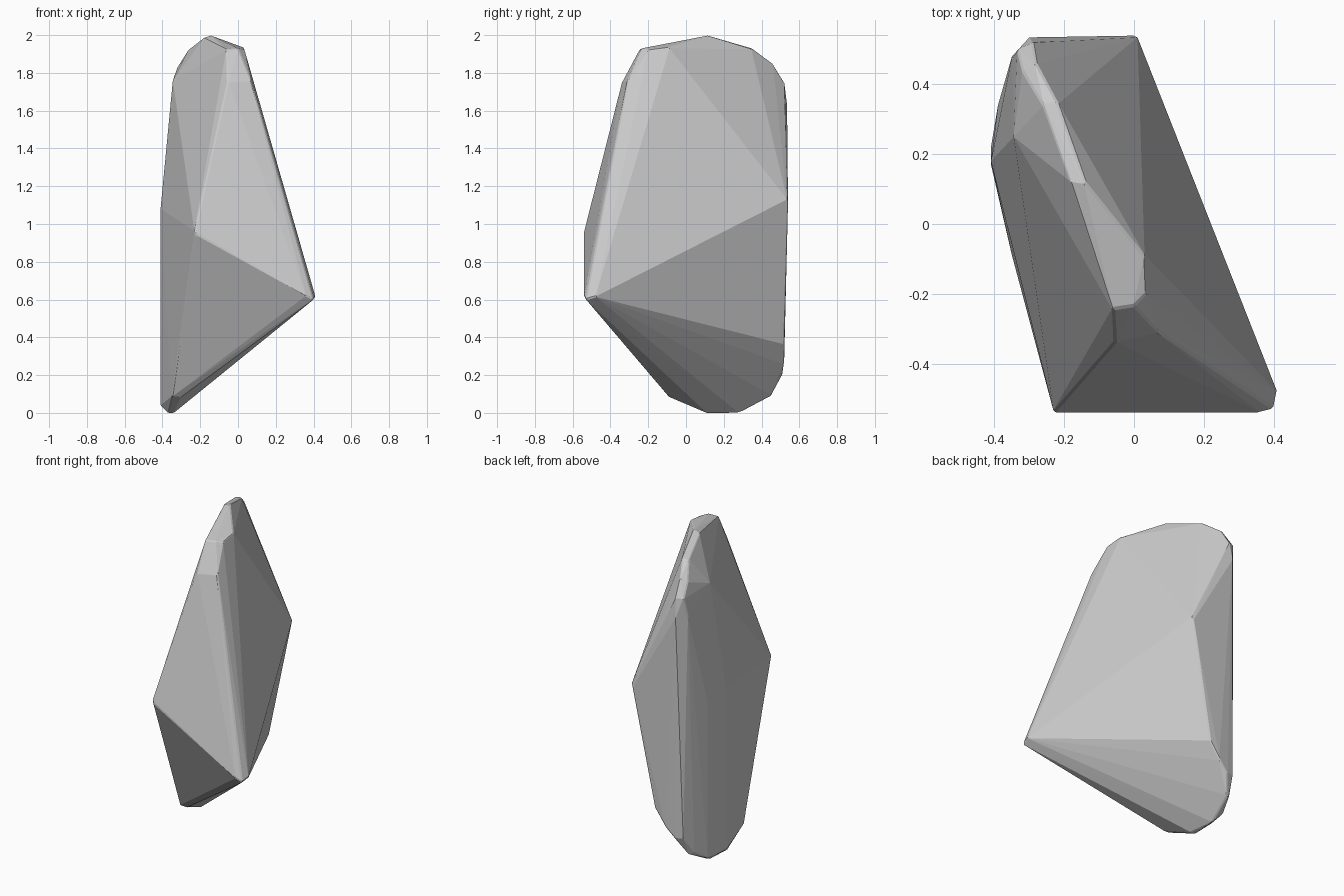
import bpy, bmesh

# Rounded crest along the top, running diagonally front to back
crest = [(0.035, -0.20, 1.92), (0.03, -0.09, 1.935), (0.0, -0.235, 1.93), (-0.06, -0.245, 1.925),
         (-0.14, 0.12, 2.0), (-0.18, 0.12, 1.985), (-0.22, 0.35, 1.93), (-0.26, 0.34, 1.925),
         (-0.28, 0.46, 1.85), (-0.32, 0.44, 1.83), (-0.29, 0.52, 1.75), (-0.335, 0.50, 1.75)]

# Shoulders below the crest
shoulders = [(0.07, -0.31, 1.76), (-0.055, -0.34, 1.75), (-0.345, 0.25, 1.76),
             (-0.30, 0.535, 1.63), (-0.35, 0.48, 1.63)]

# Wide corners around the waist
waist = [(0.40, -0.53, 0.60), (0.41, -0.48, 0.615), (0.36, -0.54, 0.62),
         (0.01, 0.535, 1.13), (0.0, 0.54, 1.11),
         (-0.23, -0.54, 0.96), (-0.22, -0.54, 0.94),
         (-0.41, 0.18, 1.08), (-0.39, 0.34, 1.05)]

# Rounded keel along the bottom
keel = [(-0.30, -0.09, 0.085), (-0.35, -0.09, 0.085), (-0.34, 0.11, 0.0), (-0.37, 0.11, 0.0),
        (-0.36, 0.28, 0.0), (-0.41, 0.17, 0.04), (-0.41, 0.22, 0.04), (-0.39, 0.34, 0.04),
        (-0.33, 0.45, 0.09), (-0.36, 0.43, 0.10), (-0.28, 0.51, 0.20), (-0.33, 0.50, 0.21),
        (-0.21, 0.52, 0.27), (-0.145, 0.52, 0.36)]

# Stone: the convex skin around all the guide points
bm = bmesh.new()
for p in crest + shoulders + waist + keel:
    bm.verts.new(p)
hull = bmesh.ops.convex_hull(bm, input=bm.verts)
loose = [v for v in bm.verts if not v.link_faces]
bmesh.ops.delete(bm, geom=loose, context='VERTS')
bmesh.ops.recalc_face_normals(bm, faces=bm.faces)
mesh = bpy.data.meshes.new("faceted_stone")
bm.to_mesh(mesh)
bm.free()
stone = bpy.data.objects.new("faceted_stone", mesh)
bpy.context.collection.objects.link(stone)

# Softly worn edges
bevel = stone.modifiers.new("worn_edges", 'BEVEL')
bevel.width = 0.006
bevel.segments = 1
bevel.limit_method = 'ANGLE'
bevel.angle_limit = 0.6
